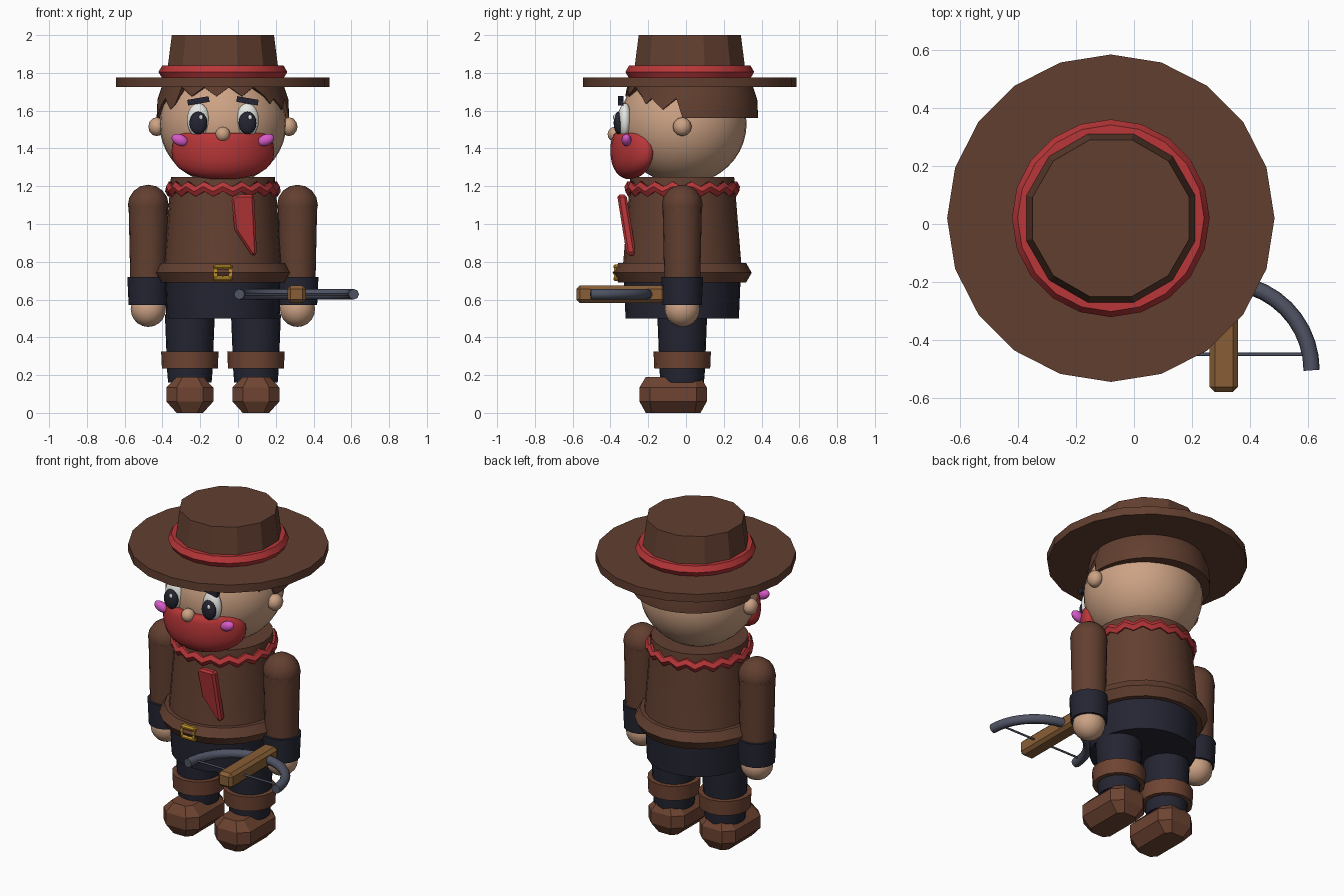
import bpy, bmesh, math
from mathutils import Vector

if "Cube" in bpy.data.objects:
    bpy.data.objects.remove(bpy.data.objects["Cube"])

CX, CY = -0.08, -0.02          # body axis
SIDES = (("left", -1), ("right", 1))


def material(name, r, g, b):
    m = bpy.data.materials.new(name)
    lin = [((c / 255 + 0.055) / 1.055) ** 2.4 for c in (r, g, b)]
    m.diffuse_color = (*lin, 1)
    m.use_nodes = True
    m.node_tree.nodes["Principled BSDF"].inputs["Base Color"].default_value = m.diffuse_color
    return m


BROWN = material("leather brown", 98, 63, 48)
BOOT = material("boot brown", 110, 68, 50)
SKIN = material("skin", 204, 162, 132)
RED = material("scarf red", 184, 54, 56)
NAVY = material("dark navy", 36, 37, 50)
STEEL = material("steel grey", 80, 84, 100)
WOOD = material("wood", 136, 94, 54)
GOLD = material("gold", 190, 145, 40)
PINK = material("pink", 215, 90, 200)
WHITE = material("eye white", 232, 232, 228)


def finish(name, mat, angle=35):
    ob = bpy.context.object
    ob.name = name
    ob.data.materials.append(mat)
    if angle:
        bpy.ops.object.shade_smooth_by_angle(angle=math.radians(angle))
    return ob


def mesh_object(name, mat, verts, faces, angle=35):
    me = bpy.data.meshes.new(name)
    me.from_pydata(verts, [], faces)
    bm = bmesh.new()
    bm.from_mesh(me)
    bmesh.ops.recalc_face_normals(bm, faces=bm.faces)
    bm.to_mesh(me)
    bm.free()
    ob = bpy.data.objects.new(name, me)
    bpy.context.collection.objects.link(ob)
    bpy.context.view_layer.objects.active = ob
    bpy.ops.object.select_all(action='DESELECT')
    ob.select_set(True)
    return finish(name, mat, angle)


def loft(name, mat, rings, angle=35, cap=True):
    """Join equal-length rings of points; close both ends."""
    n = len(rings[0])
    verts = [p for ring in rings for p in ring]
    faces = [(k * n + i, k * n + (i + 1) % n, (k + 1) * n + (i + 1) % n, (k + 1) * n + i)
             for k in range(len(rings) - 1) for i in range(n)]
    if cap:
        faces += [tuple(range(n)), tuple(range(len(verts) - n, len(verts)))]
    return mesh_object(name, mat, verts, faces, angle)


def lathe(name, mat, profile, x, y, n=24, angle=35, turn=0.0):
    """Turn (radius, z) pairs about an upright axis."""
    rings = [[(x + r * math.cos(math.tau * i / n + turn),
               y + r * math.sin(math.tau * i / n + turn), z) for i in range(n)]
             for r, z in profile]
    return loft(name, mat, rings, angle)


def ball(name, mat, loc, size, seg=16, rings=10, rot=(0, 0, 0), angle=60):
    bpy.ops.mesh.primitive_uv_sphere_add(segments=seg, ring_count=rings, radius=1,
                                         location=loc, rotation=rot)
    bpy.context.object.scale = size
    return finish(name, mat, angle)


def box(name, mat, loc, size, rot=(0, 0, 0), bevel=0.0):
    bpy.ops.mesh.primitive_cube_add(size=1, location=loc, rotation=rot)
    bpy.context.object.scale = size
    bpy.ops.object.transform_apply(location=False, rotation=False, scale=True)
    ob = finish(name, mat, 0)
    if bevel:
        b = ob.modifiers.new("bevel", 'BEVEL')
        b.width, b.segments = bevel, 1
    return ob


def torus(name, mat, loc, major, minor, n=24, m=6):
    bpy.ops.mesh.primitive_torus_add(location=loc, major_radius=major, minor_radius=minor,
                                     major_segments=n, minor_segments=m)
    return finish(name, mat, 50)


def tube(name, mat, points, radius):
    cu = bpy.data.curves.new(name, 'CURVE')
    cu.dimensions, cu.bevel_depth, cu.bevel_resolution = '3D', radius, 2
    cu.use_fill_caps = True
    sp = cu.splines.new('POLY')
    sp.points.add(len(points) - 1)
    for p, co in zip(sp.points, points):
        p.co = (*co, 1)
    cu.materials.append(mat)
    ob = bpy.data.objects.new(name, cu)
    bpy.context.collection.objects.link(ob)
    return ob


# Hat
lathe("hat_brim", BROWN, [(0.565, 1.725), (0.565, 1.775)], CX, 0.02, 20)
lathe("hat_crown", BROWN, [(0.31, 1.775), (0.28, 2.0)], CX, 0.02, 12, 20, math.pi / 12)
torus("hat_band", RED, (CX, 0.02, 1.805), 0.303, 0.038, 20, 6)

# Head, ears and nose
ball("head", SKIN, (CX, -0.015, 1.53), (0.336, 0.336, 0.32), 32, 20)
for side, s in SIDES:
    ball(side + "_ear", SKIN, (CX + s * 0.35, CY, 1.515), (0.045, 0.05, 0.05), 8, 6)
ball("nose", SKIN, (CX, -0.375, 1.475), (0.04, 0.04, 0.04), 12, 8)

# Hair: skirt under the hat with a ragged front hairline
N = 60
low, mid, top, inner = [], [], [], []
for i in range(N):
    a = math.tau * i / N
    front = abs(math.degrees(math.atan2(math.cos(a), -math.sin(a))))   # 0 at the face
    jag = (-0.03, 0.0, 0.03, 0.0)[i % 4]
    z = 1.70 + jag * 0.8 if front < 48 else 1.635 + jag if front < 80 else 1.56
    r = 0.362 - (z - 1.56) * 0.17
    for ring, rr, zz in ((inner, 0.30, z), (low, r, z), (mid, r - 0.005, max(z, 1.66)), (top, 0.33, 1.74)):
        ring.append((CX + rr * math.cos(a) * 0.97, 0.02 + rr * math.sin(a), zz))
loft("hair", BROWN, [inner, low, mid, top], 40, cap=False)

# Eyes, brows and cheeks
for side, s in SIDES:
    x = CX + s * 0.13
    ball(side + "_eye", WHITE, (x, -0.323, 1.55), (0.06, 0.037, 0.09), 20, 12)
    ball(side + "_pupil", NAVY, (x, -0.357, 1.535), (0.047, 0.026, 0.06), 16, 10)
    ball(side + "_glint", WHITE, (x + 0.014, -0.378, 1.565), (0.011, 0.008, 0.014), 8, 6)
    box(side + "_brow", NAVY, (x, -0.345, 1.652), (0.115, 0.03, 0.03), (0, s * 0.17, 0))
    ball(side + "_cheek", PINK, (CX + s * 0.228, -0.315, 1.445), (0.046, 0.026, 0.03),
         12, 8, (0, -s * 0.4, 0))

# Full beard: boxy ellipsoid wrapped around the face
beard = ball("beard", RED, (0, 0, 0), (1, 1, 1), 28, 16)
for v in beard.data.vertices:
    x, y, z = (math.copysign(abs(c) ** 0.85, c) for c in v.co)
    v.co = Vector((CX + 0.272 * x, -0.305 + 0.095 * y + 0.1 * x * x - 0.02 * z * z * (z < 0) + 0.03 * (z < 0) * z * z,
                   min(1.385 + 0.148 * z, 1.483)))

# Jacket
lathe("jacket", BROWN, [(0.322, 0.72), (0.312, 0.80), (0.275, 1.25)], CX, CY, 24)
torus("jacket_hem", BROWN, (CX, CY, 0.742), 0.308, 0.06, 20, 6)

# Scalloped neck scarf
scarf = torus("neck_scarf", RED, (CX, CY, 1.185), 0.276, 0.03, 36, 6)
for v in scarf.data.vertices:
    k = round(math.atan2(v.co.y, v.co.x) / math.tau * 36)
    v.co.z += 0.013 if k % 2 else -0.013

# Hanging scarf tail, leaning with the chest
outline = [(-0.035, 1.135), (-0.01, 1.155), (0.085, 1.155), (0.10, 0.84), (0.075, 0.83), (-0.018, 0.97)]
tail = [[(x, -0.365 + d + (1.155 - z) * 0.16, z) for x, z in outline] for d in (0, 0.05)]
ob = loft("scarf_tail", RED, tail, 0)
b = ob.modifiers.new("bevel", 'BEVEL')
b.width, b.segments = 0.012, 1

# Belt buckle
for part, z in (("top", 0.773), ("bottom", 0.711)):
    box("buckle_" + part, GOLD, (CX, -0.36, z), (0.10, 0.05, 0.026), bevel=0.009)
for side, s in SIDES:
    box(side + "_buckle_post", GOLD, (CX + s * 0.04, -0.365, 0.742), (0.016, 0.03, 0.05))

# Trousers, boot cuffs and boots
lathe("trouser_seat", NAVY, [(0.30, 0.50), (0.31, 0.73)], CX, CY, 24)


def boot_ring(x, hx, hy, c, z):
    y = -0.068
    pts = [(hx, hy - c), (hx - c, hy), (c - hx, hy), (-hx, hy - c),
           (-hx, c - hy), (c - hx, -hy), (hx - c, -hy), (hx, c - hy)]
    return [(x + px, y + py, z) for px, py in pts]


for side, s in SIDES:
    x = CX + s * 0.175
    lathe(side + "_leg", NAVY, [(0.115, 0.16), (0.12, 0.22), (0.132, 0.52)], x, CY, 20)
    lathe(side + "_boot_cuff", BOOT, [(0.148, 0.235), (0.152, 0.325)], x, CY, 16)
    loft(side + "_boot", BOOT, [boot_ring(x, 0.07, 0.145, 0.03, 0.0),
                                boot_ring(x, 0.124, 0.178, 0.055, 0.06),
                                boot_ring(x, 0.124, 0.178, 0.055, 0.135),
                                boot_ring(x, 0.07, 0.145, 0.03, 0.19)], 0)

# Arms, sleeve cuffs and hands
for side, s in SIDES:
    x = CX + s * 0.395
    lathe(side + "_sleeve", BROWN, [(0.095, 0.68), (0.104, 1.09)], x, CY, 20)
    ball(side + "_shoulder", BROWN, (x, CY, 1.10), (0.108, 0.108, 0.108), 12, 8)
    lathe(side + "_cuff", NAVY, [(0.104, 0.57), (0.111, 0.72)], x, CY, 16)
    ball(side + "_hand", SKIN, (x, CY, 0.55), (0.093, 0.093, 0.095), 16, 10)

# Crossbow held in the right hand
BX = 0.31
box("crossbow_stock", WOOD, (BX, -0.345, 0.628), (0.098, 0.47, 0.094), bevel=0.018)
arc = [math.pi * i / 20 for i in range(21)]
tube("crossbow_limb", STEEL, [(BX + 0.303 * math.cos(a), -0.505 + 0.303 * math.sin(a), 0.628) for a in arc], 0.028)
tube("crossbow_string", STEEL, [(BX - 0.29, -0.45, 0.628), (BX + 0.29, -0.45, 0.628)], 0.006)
